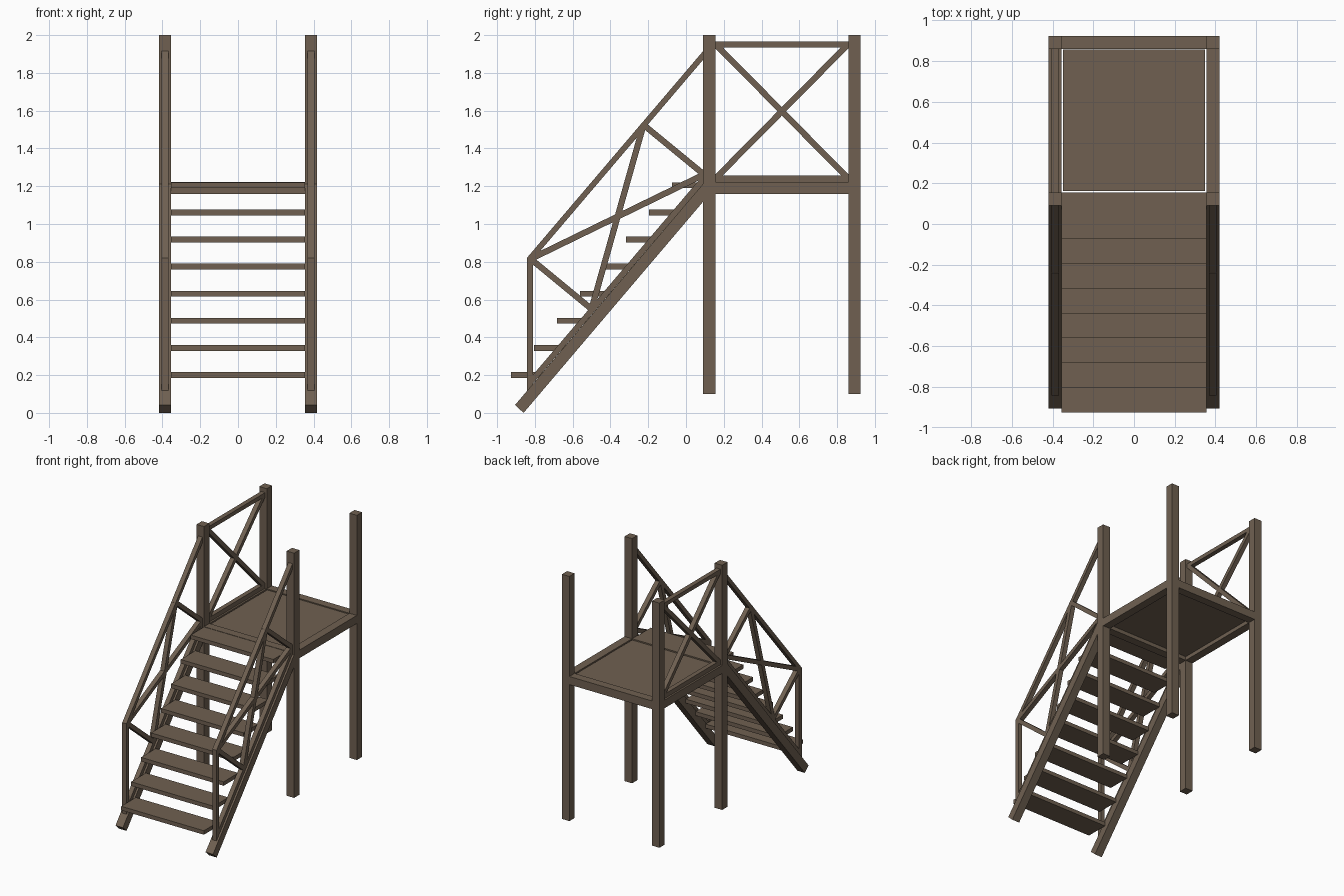
import bpy
from mathutils import Vector

if "Cube" in bpy.data.objects:
    bpy.data.objects.remove(bpy.data.objects["Cube"])

wood = bpy.data.materials.new("weathered brown wood")
wood.diffuse_color = (0.160, 0.118, 0.083, 1)
wood.use_nodes = True
wood.node_tree.nodes["Principled BSDF"].inputs["Base Color"].default_value = wood.diffuse_color


def mesh_object(name, verts, faces):
    me = bpy.data.meshes.new(name)
    me.from_pydata(verts, [], faces)
    me.materials.append(wood)
    ob = bpy.data.objects.new(name, me)
    bpy.context.collection.objects.link(ob)
    return ob


def extrude_x(name, profile, x0, x1):
    """Closed counter-clockwise (y, z) profile extruded from x0 to x1."""
    n = len(profile)
    verts = [(x, y, z) for x in (x0, x1) for y, z in profile]
    faces = [list(range(n))[::-1], list(range(n, 2 * n))]
    faces += [[i, (i + 1) % n, n + (i + 1) % n, n + i] for i in range(n)]
    return mesh_object(name, verts, faces)


def box(name, x0, x1, y0, y1, z0, z1):
    return extrude_x(name, [(y0, z0), (y1, z0), (y1, z1), (y0, z1)], x0, x1)


def bar(name, a, b, x0, x1, w=0.032):
    """Straight bar between two (y, z) points."""
    a, b = Vector(a), Vector(b)
    d = (b - a).normalized()
    n = Vector((-d.y, d.x)) * w / 2
    return extrude_x(name, [tuple(p) for p in (a - n, b - n, b + n, a + n)], x0, x1)


XI, XO = 0.355, 0.419          # inner and outer side of the posts
XC, H = 0.387, 0.018           # rail centre and half width
YF0, YF1, YB0, YB1 = 0.09, 0.155, 0.86, 0.924
SLOPE = 1.176

for side, s in (("left", -1), ("right", 1)):
    xa, xb = sorted((s * XI, s * XO))
    ra, rb = s * XC - H, s * XC + H
    # posts and side beam of the platform
    box(side + "_front_post", xa, xb, YF0, YF1, 0.1, 2.0)
    box(side + "_back_post", xa, xb, YB0, YB1, 0.1, 2.0)
    box(side + "_platform_beam", xa, xb, YF1, YB0, 1.16, 1.223)
    # sloping stringer
    extrude_x(side + "_stringer",
              [(-0.905, 0.042), (-0.86, 0.0), (YF0, 0.95 * SLOPE), (YF0, 0.042 + 0.995 * SLOPE)],
              xa, xb)
    # stair railing frame
    box(side + "_newel", ra, rb, -0.842, -0.81, 0.12, 0.82)
    for part, z in (("lower", 0.118), ("upper", 0.775)):
        ze = z + 0.93 * SLOPE
        extrude_x(side + "_stair_" + part + "_rail",
                  [(-0.842, z), (YF0, ze), (YF0, ze + 0.046), (-0.842, z + 0.046)], ra, rb)
    # crossed stair braces
    low, top = (-0.5, 0.55), (-0.225, 1.525)
    foot, head = (-0.822, 0.815), (0.095, 1.262)
    for i, (a, b) in enumerate(((foot, low), (low, top), (top, head), (foot, head))):
        bar(f"{side}_stair_brace_{i + 1}", a, b, ra, rb)

# platform end beams and floor
box("front_platform_beam", -XI, XI, YF0, YF1, 1.16, 1.223)
box("back_platform_beam", -XI, XI, YB0, YB1, 1.16, 1.223)
box("platform_floor", -0.349, 0.349, 0.162, 0.856, 1.185, 1.217)

# left platform railing with crossed braces
ra, rb = -XC - H, -XC + H
box("platform_top_rail", ra, rb, YF1, YB0, 1.935, 1.966)
box("platform_bottom_rail", ra, rb, YF1, YB0, 1.223, 1.258)
bar("platform_brace_1", (0.16, 1.245), (0.855, 1.948), ra, rb)
bar("platform_brace_2", (0.16, 1.948), (0.855, 1.245), ra, rb)

# stair treads
for i in range(8):
    y, z = -0.926 + 0.1217 * i, 0.185 + 0.1435 * i
    box(f"tread_{i + 1}", -XI, XI, y, min(y + 0.18, YF0), z, z + 0.031)
